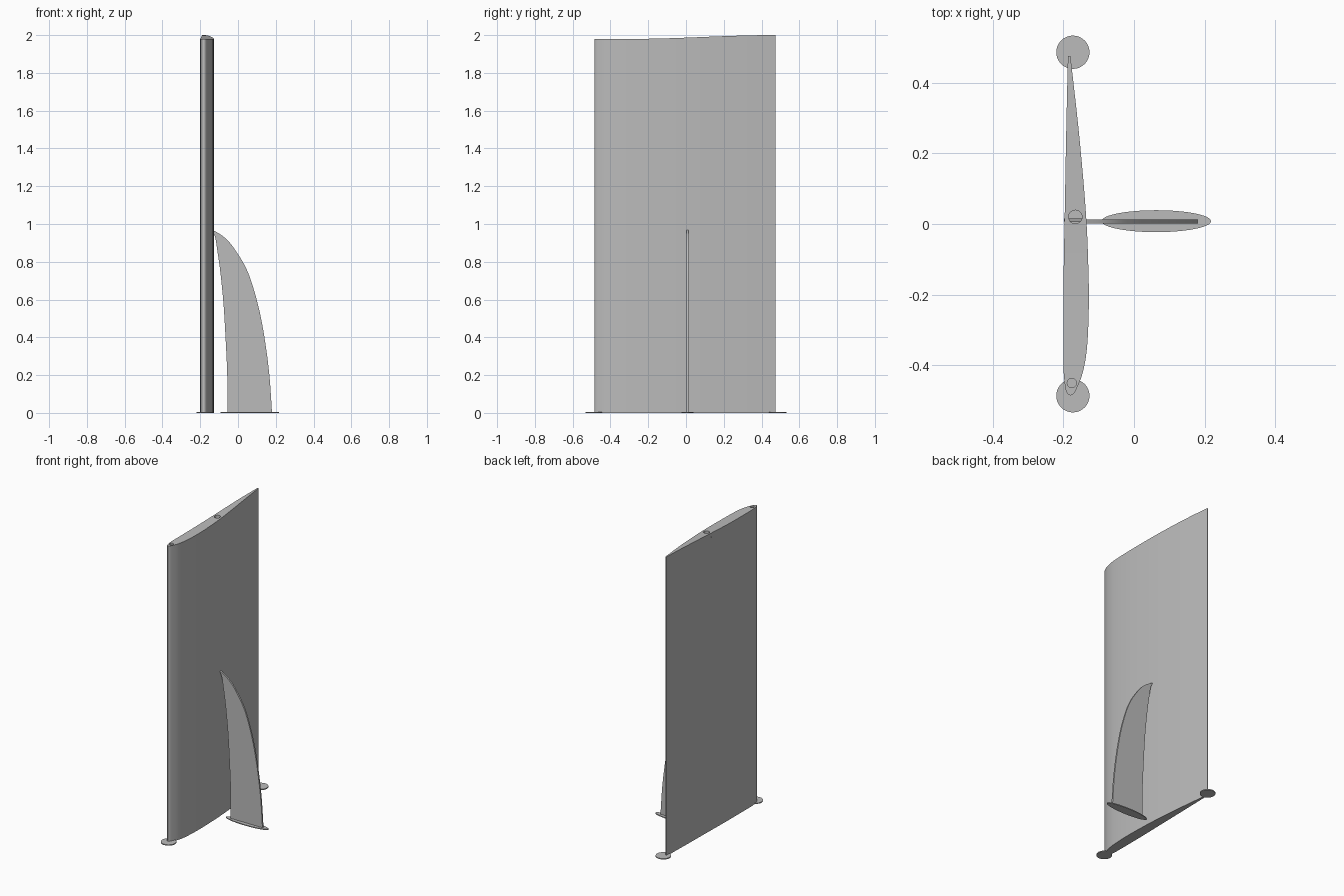
import bpy
import bmesh
import math

old = bpy.data.objects.get("Cube")
if old:
    bpy.data.objects.remove(old, do_unlink=True)

grey = bpy.data.materials.new("light grey")
grey.use_nodes = True
COLOUR = (0.5, 0.5, 0.5, 1)
grey.diffuse_color = COLOUR
grey.node_tree.nodes["Principled BSDF"].inputs["Base Color"].default_value = COLOUR


def refine(rows, steps=6):
    """Smooth interpolation through stations of (position, edge a, edge b)."""
    pts = [rows[0]] + rows + [rows[-1]]
    out = []
    for p, q, r, s in zip(pts, pts[1:], pts[2:], pts[3:]):
        for k in range(steps):
            t = k / steps
            out.append([0.5 * (2 * b + (c - a) * t + (2 * a - 5 * b + 4 * c - d) * t * t
                               + (3 * b - a - 3 * c + d) * t ** 3)
                        for a, b, c, d in zip(p, q, r, s)])
    return out + [rows[-1]]


def activate(obj):
    bpy.ops.object.select_all(action="DESELECT")
    obj.select_set(True)
    bpy.context.view_layer.objects.active = obj


def finish(bm, name):
    bmesh.ops.remove_doubles(bm, verts=bm.verts, dist=0.0002)
    bmesh.ops.recalc_face_normals(bm, faces=bm.faces)
    mesh = bpy.data.meshes.new(name)
    bm.to_mesh(mesh)
    bm.free()
    mesh.materials.append(grey)
    obj = bpy.data.objects.new(name, mesh)
    bpy.context.collection.objects.link(obj)
    return obj


def smooth(obj):
    activate(obj)
    bpy.ops.object.shade_smooth_by_angle(angle=math.radians(35))


def slab(name, rows, near, far):
    """Solid between two outlines; near and far place a station point in space."""
    bm = bmesh.new()
    rings = [[bm.verts.new(f(x, pos)) for f, x in ((near, a), (near, b), (far, b), (far, a))]
             for pos, a, b in refine(rows)]
    for r, s in zip(rings, rings[1:]):
        for i in range(4):
            j = (i + 1) % 4
            bm.faces.new((r[i], r[j], s[j], s[i]))
    bm.faces.new(rings[0])
    bm.faces.new(rings[-1])
    return finish(bm, name)


def disc(name, centre, rx, ry, height):
    bm = bmesh.new()
    bmesh.ops.create_cone(bm, cap_ends=True, segments=48, radius1=1, radius2=1, depth=1)
    for v in bm.verts:
        v.co = (centre[0] + v.co.x * rx, centre[1] + v.co.y * ry, centre[2] + v.co.z * height)
    return finish(bm, name)


def top_height(y):
    t = min(max((y + 0.28) / 0.74, 0), 1)
    return 1.98 + 0.02 * t * t * (3 - 2 * t)


# Wing-shaped upright panel: chord position, flat side, curved side
wing_rows = [(-0.485, -0.18, -0.18), (-0.481, -0.188, -0.172), (-0.465, -0.194, -0.162),
             (-0.42, -0.199, -0.145), (-0.35, -0.2, -0.133), (-0.24, -0.2, -0.128),
             (-0.13, -0.199, -0.129), (0.03, -0.196, -0.136), (0.25, -0.192, -0.155),
             (0.475, -0.187, -0.18)]
panel = slab("wing_panel", wing_rows,
             lambda x, y: (x, y, 0), lambda x, y: (x, y, top_height(y)))

# Bores in the top end
for x, y, radius in ((-0.166, 0.02, 0.019), (-0.176, -0.45, 0.013)):
    cutter = disc("bore_cutter", (x, y, 1.98), radius, radius, 0.12)
    cutter.hide_render = True
    cut = panel.modifiers.new("bore", "BOOLEAN")
    cut.operation = "DIFFERENCE"
    cut.solver = "EXACT"
    cut.object = cutter
    activate(panel)
    bpy.ops.object.modifier_apply(modifier=cut.name)
    bpy.data.objects.remove(cutter, do_unlink=True)
smooth(panel)

# Cross pin through the middle bore
bpy.ops.mesh.primitive_cylinder_add(vertices=16, radius=0.004, depth=0.055,
                                    location=(-0.171, 0.011, 1.96),
                                    rotation=(0, math.pi / 2, 0))
pin = bpy.context.object
pin.name = "cross_pin"
pin.data.materials.append(grey)
smooth(pin)

# Curved fin supporting the panel: height, inner edge, outer edge
fin_rows = [(0, -0.055, 0.18), (0.2, -0.057, 0.166), (0.4, -0.066, 0.14),
            (0.58, -0.077, 0.104), (0.75, -0.094, 0.05), (0.87, -0.111, -0.02),
            (0.93, -0.121, -0.073), (0.97, -0.138, -0.136)]
fin = slab("support_fin", fin_rows,
           lambda x, z: (x, 0.002, z), lambda x, z: (x, 0.013, z))
smooth(fin)

# Foot plates
for name, y in (("front_foot", -0.486), ("back_foot", 0.486)):
    smooth(disc(name, (-0.173, y, 0.003), 0.047, 0.047, 0.006))
smooth(disc("fin_foot", (0.063, 0.008, 0.003), 0.155, 0.031, 0.006))
